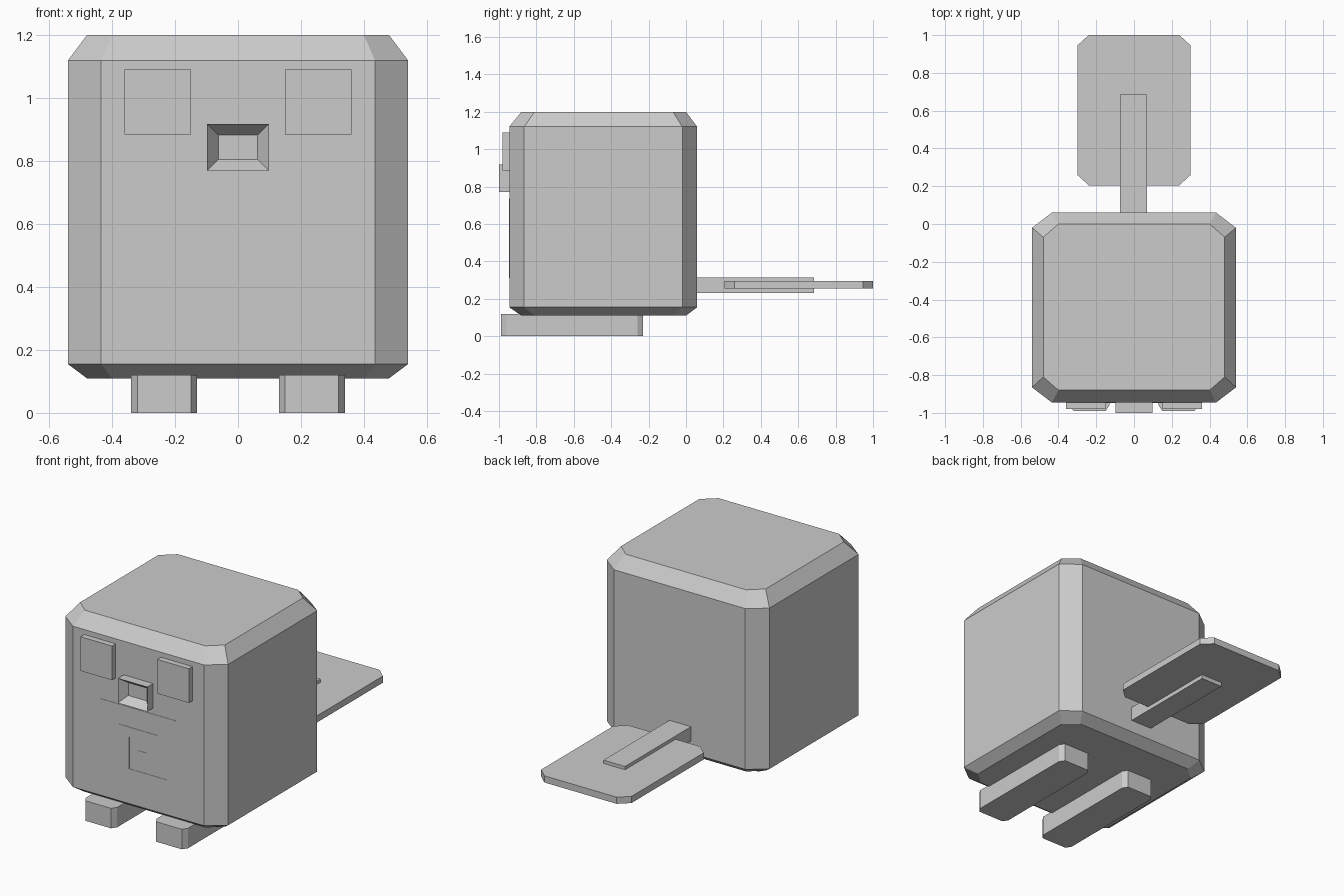
import bpy
import bmesh

cube = bpy.data.objects.get("Cube")
if cube:
    bpy.data.objects.remove(cube, do_unlink=True)

grey = bpy.data.materials.new("plain grey")
grey.use_nodes = True
grey.diffuse_color = (0.6, 0.6, 0.6, 1)
grey.node_tree.nodes["Principled BSDF"].inputs["Base Color"].default_value = (0.6, 0.6, 0.6, 1)


def finish(name, bm):
    bmesh.ops.recalc_face_normals(bm, faces=bm.faces)
    mesh = bpy.data.meshes.new(name)
    bm.to_mesh(mesh)
    bm.free()
    mesh.materials.append(grey)
    obj = bpy.data.objects.new(name, mesh)
    bpy.context.collection.objects.link(obj)
    return obj


def octagon(x0, x1, y0, y1, cx, cy):
    """Rectangle with cut corners."""
    return [(x0 + cx, y0), (x1 - cx, y0), (x1, y0 + cy), (x1, y1 - cy),
            (x1 - cx, y1), (x0 + cx, y1), (x0, y1 - cy), (x0, y0 + cy)]


def loft(name, rings):
    """Join stacked outlines, each given as (z, outline), and cap both ends."""
    bm = bmesh.new()
    loops = [[bm.verts.new((x, y, z)) for x, y in ring] for z, ring in rings]
    for low, high in zip(loops, loops[1:]):
        n = len(low)
        for i in range(n):
            j = (i + 1) % n
            bm.faces.new((low[i], low[j], high[j], high[i]))
    bm.faces.new(loops[0])
    bm.faces.new(loops[-1])
    return finish(name, bm)


def box_mesh(x0, x1, y0, y1, z0, z1):
    bm = bmesh.new()
    bmesh.ops.create_cube(bm, size=1)
    for v in bm.verts:
        v.co = (x1 if v.co.x > 0 else x0, y1 if v.co.y > 0 else y0, z1 if v.co.z > 0 else z0)
    return bm


# Body: bevelled block with cut vertical corners
wide = octagon(-0.54, 0.54, -0.945, 0.06, 0.105, 0.08)
narrow = octagon(-0.48, 0.48, -0.88, 0.0, 0.08, 0.07)
loft("body", [(0.11, narrow), (0.155, wide), (1.12, wide), (1.2, narrow)])

# Feet and eyes, one pair on each side
for side, sign in (("left", 1), ("right", -1)):
    a, b = sorted((0.13 * sign, 0.34 * sign))
    sole = octagon(a, b, -0.99, -0.23, 0.02, 0.03)
    loft(side + "_foot", [(0, sole), (0.12, sole)])
    a, b = sorted((0.15 * sign, 0.36 * sign))
    finish(side + "_eye", box_mesh(a, b, -0.98, -0.93, 0.885, 1.09))

# Snout with a recessed opening
bm = box_mesh(-0.098, 0.098, -1.0, -0.94, 0.77, 0.918)
bm.normal_update()
front = min(bm.faces, key=lambda f: f.calc_center_median().y)
bmesh.ops.inset_region(bm, faces=[front], thickness=0.05)
for v in front.verts:
    v.co.y += 0.05
finish("snout", bm)

# Square spiral on the belly, a very thin plate
spiral = [(-0.25, 0.31), (-0.25, 0.735), (0.25, 0.735), (0.25, 0.31), (-0.125, 0.31),
          (-0.125, 0.615), (0.125, 0.615), (0.125, 0.43), (0, 0.43), (0, 0.49),
          (0.06, 0.49), (0.06, 0.555), (-0.06, 0.555), (-0.06, 0.365), (0.19, 0.365),
          (0.19, 0.685), (-0.19, 0.685), (-0.19, 0.31)]
bm = bmesh.new()
plate = bm.faces.new([bm.verts.new((x, -0.947, z)) for x, z in spiral])
back = bmesh.ops.extrude_face_region(bm, geom=[plate], use_keep_orig=True)["geom"]
for v in back:
    if isinstance(v, bmesh.types.BMVert):
        v.co.y += 0.004
finish("belly_spiral", bm)

# Flat tail paddle and the bar that carries it
paddle = octagon(-0.3, 0.3, 0.205, 1.0, 0.06, 0.055)
loft("tail_paddle", [(0.255, paddle), (0.295, paddle)])
finish("tail_bar", box_mesh(-0.075, 0.068, 0.03, 0.685, 0.23, 0.315))
